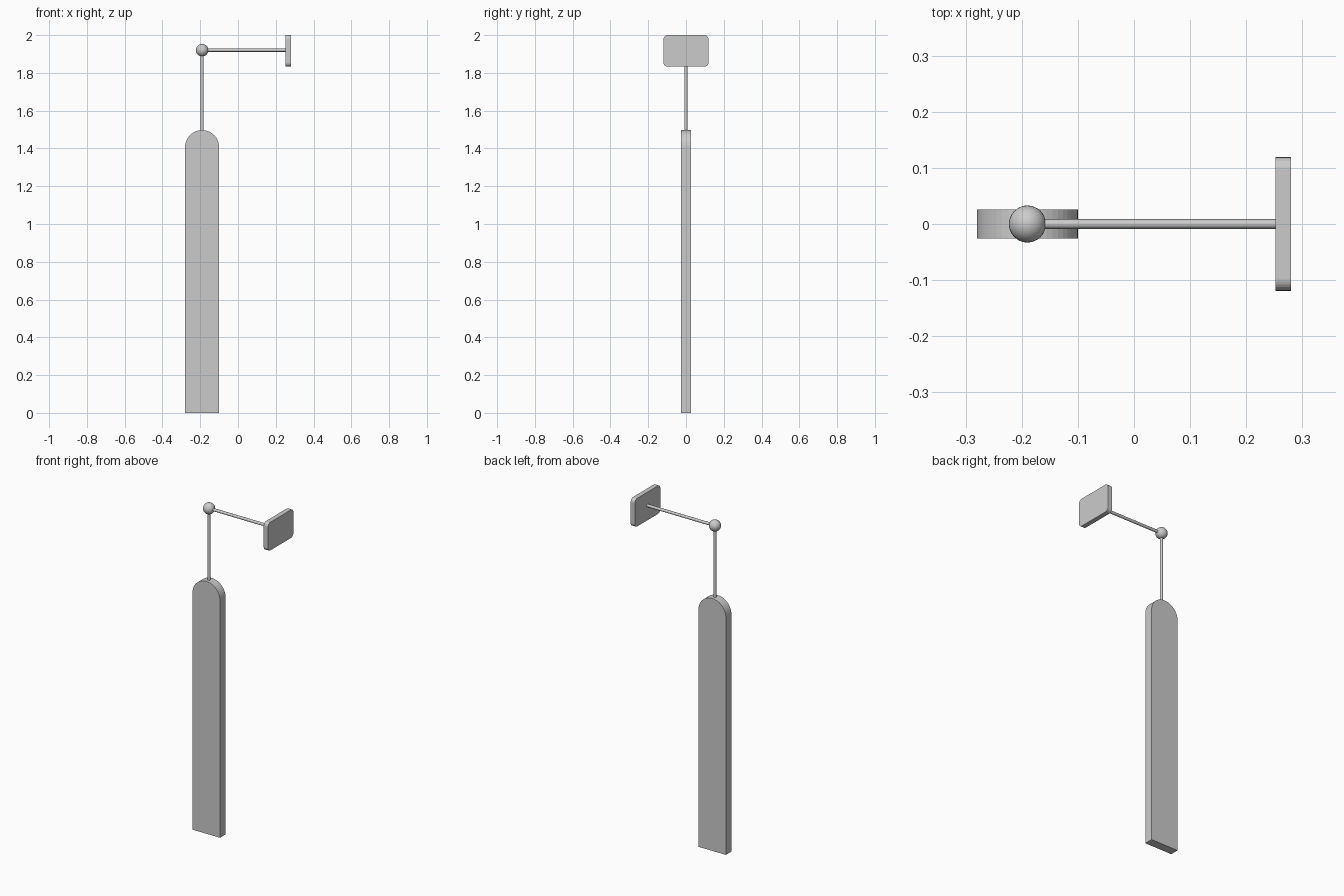
import bpy, bmesh
from math import sin, cos, pi
from mathutils import Vector

if "Cube" in bpy.data.objects:
    bpy.data.objects.remove(bpy.data.objects["Cube"])

CX, TOP = -0.19, 1.92  # post axis and arm height


def finish(name, bm):
    bmesh.ops.recalc_face_normals(bm, faces=bm.faces)
    mesh = bpy.data.meshes.new(name)
    bm.to_mesh(mesh)
    bm.free()
    obj = bpy.data.objects.new(name, mesh)
    bpy.context.collection.objects.link(obj)
    return obj


def extrude_outline(name, points, offset):
    bm = bmesh.new()
    face = bm.faces.new([bm.verts.new(p) for p in points])
    res = bmesh.ops.extrude_face_region(bm, geom=[face], use_keep_orig=True)
    verts = [v for v in res["geom"] if isinstance(v, bmesh.types.BMVert)]
    bmesh.ops.translate(bm, verts=verts, vec=offset)
    return finish(name, bm)


def rod(name, start, end, radius, sides=16):
    a, b = Vector(start), Vector(end)
    bpy.ops.mesh.primitive_cylinder_add(vertices=sides, radius=radius,
                                        depth=(b - a).length, location=(a + b) / 2)
    obj = bpy.context.object
    obj.name = name
    obj.rotation_euler = (b - a).to_track_quat('Z', 'Y').to_euler()
    bpy.ops.object.shade_smooth_by_angle()


def arc(cx, cy, r, start, end, n):
    return [(cx + r * cos(start + (end - start) * i / n),
             cy + r * sin(start + (end - start) * i / n)) for i in range(n + 1)]


# Tall slab with a round top
R, T = 0.09, 0.052
outline = [(CX - R, 0), (CX + R, 0)] + arc(CX, 1.497 - R, R, 0, pi, 24)
extrude_outline("body", [(x, -T / 2, z) for x, z in outline], (0, T, 0))

# Thin post and side arm
rod("post", (CX, 0, 1.48), (CX, 0, TOP), 0.0085)
rod("arm", (CX, 0, TOP), (0.26, 0, TOP), 0.0085)

# Ball joint
bpy.ops.mesh.primitive_uv_sphere_add(segments=32, ring_count=16, radius=0.033,
                                     location=(CX, 0, TOP))
bpy.context.object.name = "ball_joint"
bpy.ops.object.shade_smooth_by_angle()

# Upright plate with rounded corners
HY, Z0, Z1, C = 0.119, 1.833, 2.0, 0.022
corners = [(HY - C, Z1 - C), (-HY + C, Z1 - C), (-HY + C, Z0 + C), (HY - C, Z0 + C)]
outline = []
for i, (y, z) in enumerate(corners):
    outline += arc(y, z, C, i * pi / 2, (i + 1) * pi / 2, 6)
extrude_outline("end_plate", [(0.252, y, z) for y, z in outline], (0.028, 0, 0))
